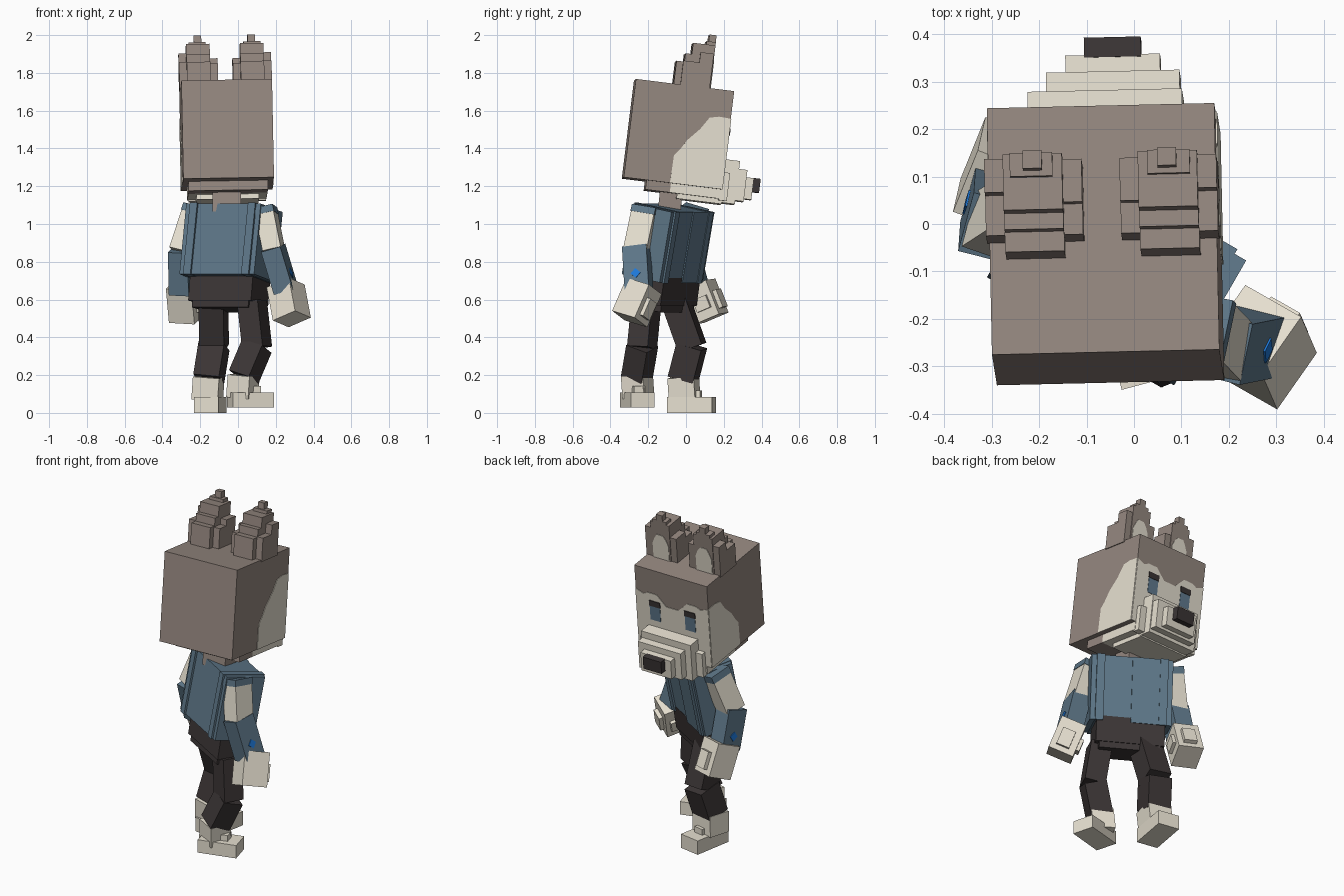
import bpy, bmesh, math
from mathutils import Matrix, Vector

if "Cube" in bpy.data.objects:
    bpy.data.objects.remove(bpy.data.objects["Cube"])

rad = math.radians


def mat(name, r, g, b):
    m = bpy.data.materials.new(name)
    m.diffuse_color = (r, g, b, 1)
    m.use_nodes = True
    m.node_tree.nodes["Principled BSDF"].inputs["Base Color"].default_value = m.diffuse_color
    return m


BROWN = mat("brown fur", .300, .245, .215)
CREAM = mat("cream fur", .79, .74, .63)
BLUE = mat("denim blue", .113, .186, .25)
DARK = mat("dark cloth", .044, .036, .036)
BRIGHT = mat("bright blue", .013, .19, .70)
EYE = mat("eye blue", .12, .20, .28)


def finish(bm, name, material, M):
    bmesh.ops.recalc_face_normals(bm, faces=bm.faces)
    me = bpy.data.meshes.new(name)
    bm.to_mesh(me)
    bm.free()
    me.transform(M)
    me.materials.append(material)
    ob = bpy.data.objects.new(name, me)
    bpy.context.collection.objects.link(ob)
    return ob


def box(name, lo, hi, material, M=Matrix()):
    """Box between two corners in the frame M."""
    lo, hi = Vector(lo), Vector(hi)
    bm = bmesh.new()
    bmesh.ops.create_cube(bm, size=1)
    for v in bm.verts:
        v.co = Vector([(lo[i] + hi[i]) / 2 + v.co[i] * (hi[i] - lo[i]) for i in range(3)])
    return finish(bm, name, material, M)


def plate(name, pts, axis, at, thick, material, M):
    """Flat polygon plate, facing local x (axis 0) or y (axis 1)."""
    bm = bmesh.new()
    put = (lambda a, b: (at, a, b)) if axis == 0 else (lambda a, b: (a, at, b))
    f = bm.faces.new([bm.verts.new(put(*p)) for p in pts])
    new = bmesh.ops.extrude_face_region(bm, geom=[f])["geom"]
    for v in new:
        if isinstance(v, bmesh.types.BMVert):
            v.co[axis] += thick
    return finish(bm, name, material, M)


def limb(name, p0, p1, w, d, yaw, material, over=0.0):
    """Box running from p0 down to p1; returns its frame and length."""
    p0, p1 = Vector(p0), Vector(p1)
    z = (p0 - p1).normalized()
    y = z.cross(Matrix.Rotation(rad(yaw), 3, 'Z') @ Vector((1, 0, 0))).normalized()
    M = Matrix((y.cross(z), y, z)).transposed().to_4x4()
    M.translation = p1
    L = (p0 - p1).length
    box(name, (-w / 2, -d / 2, -over), (w / 2, d / 2, L + over), material, M)
    return M, L


# Head frame
H = (Matrix.Translation((-.06, -.0425, 1.4715)) @ Matrix.Rotation(rad(1.2), 4, 'Z')
     @ Matrix.Rotation(rad(-7.1), 4, 'X') @ Matrix.Rotation(rad(-1), 4, 'Y'))
h = .262
box("head", (-.24, -h, -h), (.24, h, h), BROWN, H)

# Jaw layers under the head
box("jaw_back", (-.21, -.14, -.312), (.21, -.01, -h), BROWN, H)
box("jaw_front", (-.21, -.01, -.312), (.21, .265, -h), CREAM, H)
box("chin", (-.165, .03, -.338), (.165, .27, -.31), CREAM, H)

# Stepped snout and nose
for i, (c, u, v0, v1, w0, w1) in enumerate([
        (.003, .205, .25, .295, -.32, -.17), (.003, .163, .25, .34, -.33, -.10),
        (.02, .141, .33, .385, -.31, -.142), (.02, .10, .38, .425, -.295, -.18)]):
    box("snout_step_%d" % i, (c - u, v0, w0), (c + u, v1, w1), CREAM, H)
box("nose", (-.04, .42, -.253), (.08, .462, -.178), DARK, H)

# Cream face mask: cheeks on the sides, brow line on the front
cheek = [(-.016, -h), (-.013, -.115), (.015, -.08), (.046, -.027), (.108, .041),
         (.15, .107), (.2, .118), (h, .115), (h, -h)]
half = [(.24, .115), (.19, .095), (.16, .11), (.10, .11), (.065, .075), (.04, .05)]
mask = [(-.24, -h), (.24, -h)] + half + [(-x, z) for x, z in reversed(half)]
plate("face_mask", mask, 1, h, .003, CREAM, H)
for s in (-1, 1):
    plate("cheek", cheek, 0, s * .24, s * .003, CREAM, H)
    box("eye", (s * .116 - .034, h, -.06), (s * .116 + .034, h + .005, .04), EYE, H)
    box("eyebrow", (s * .116 - .036, h, .03), (s * .116 + .036, h + .008, .064), DARK, H)

# Stepped ears: inner u, outer u, back v, top w
ear_steps = [(.08, .205, -.06, .385), (.08, .205, -.018, .43), (.08, .205, .016, .49),
             (.1, .19, .085, .508), (.122, .162, .097, .545), (.04, .08, -.025, .38),
             (.04, .08, .04, .415), (.205, .245, -.025, .39), (.205, .245, .06, .445)]
inner = [(.09, h), (.195, h), (.195, .355), (.18, .39), (.165, .415), (.125, .415),
         (.105, .39), (.09, .355)]
for s, side in ((-1, "left"), (1, "right")):
    for i, (u0, u1, v, w) in enumerate(ear_steps):
        a, b = sorted((s * u0, s * u1))
        front = .135 if i < 5 else .131
        box("%s_ear_%d" % (side, i), (a, v, h - .01), (b, front, w), BROWN, H)
    plate(side + "_inner_ear", [(s * x, z) for x, z in inner], 1, .135, .003, CREAM, H)

# Neck
limb("neck", (-.06, -.075, 1.2), (-.06, -.09, 1.06), .15, .12, 0, BROWN)

# Torso: jacket with raised bands and an overlapping front panel
T = (Matrix.Translation((-.037, -.095, .897)) @ Matrix.Rotation(rad(-30), 4, 'Z')
     @ Matrix.Rotation(rad(-11), 4, 'X'))
box("jacket", (-.228, -.118, -.188), (.228, .118, .192), BLUE, T)
for s in (-1, 1):
    a, b = sorted((s * .155, s * .2))
    box("jacket_strap", (a, -.129, -.191), (b, .129, .195), BLUE, T)
box("jacket_front", (-.155, .11, -.19), (.0, .125, .192), BLUE, T)

# Trousers
P = (Matrix.Translation((-.047, -.11, .63)) @ Matrix.Rotation(rad(-30), 4, 'Z')
     @ Matrix.Rotation(rad(-9), 4, 'X'))
box("hips", (-.192, -.095, -.05), (.192, .09, .1), DARK, P)
box("hips_lower", (-.172, -.085, -.085), (.172, .085, -.03), DARK, P)

# Legs: hip, knee, ankle, width, yaw
for side, hip, knee, ankle, w, yaw in (
        ("left", (-.13, -.05, .58), (-.127, .03, .355), (-.155, -.015, .18), .134, -12),
        ("right", (.075, -.21, .58), (.10, -.232, .355), (.03, -.26, .19), .12, -25)):
    limb(side + "_thigh", hip, knee, w, w, yaw, DARK, .01)
    limb(side + "_shin", knee, ankle, w + .006, w + .006, yaw, DARK)
    a = Vector(ankle)
    limb(side + "_ankle", a + Vector((0, 0, .01)), a + Vector((-.008, .008, -.11)),
         w + .008, w + .008, yaw, CREAM)

# Feet
for side, c, size, yaw in (("left", (-.147, .03, .042), (.13, .24, .084), -10),
                           ("right", (.066, -.258, .068), (.13, .225, .078), -75)):
    F = Matrix.Translation(c) @ Matrix.Rotation(rad(yaw), 4, 'Z')
    s = Vector(size) / 2
    box(side + "_foot", -s, s, CREAM, F)
    box(side + "_foot_tuft", (-.03, -.02, s.z), (.03, .05, s.z + .035), CREAM, F)

# Arms: shoulder, elbow, wrist, hand start, hand end, arm yaw, hand yaw, outward side
for side, sh, el, wr, top, hand, yaw, hyaw, out in (
        ("left", (-.225, .045, 1.085), (-.302, -.005, .85), (-.298, .05, .65),
         (-.288, .065, .68), (-.272, .135, .5), -15, -22, -1),
        ("right", (.145, -.215, 1.085), (.19, -.262, .86), (.25, -.25, .66),
         (.252, -.222, .672), (.285, -.298, .497), -12, -35, 1)):
    sh, el, wr = Vector(sh), Vector(el), Vector(wr)
    mid = sh.lerp(el, .16)
    limb(side + "_shoulder", sh, mid, .105, .13, yaw, BLUE)
    limb(side + "_upper_arm", mid, el, .10, .125, yaw, CREAM)
    M, L = limb(side + "_forearm", el, wr, .108, .132, yaw, BLUE, .014)
    # small diamond mark on the sleeve
    m = .33 * L
    plate(side + "_sleeve_mark", [(0, m - .027), (.027, m), (0, m + .027), (-.027, m)],
          0, out * .054, out * .004, BRIGHT, M)
    # hand with thumb and finger block
    M, L = limb(side + "_hand", top, hand, .145, .15, hyaw, CREAM)
    box(side + "_thumb", (-.035, .07, .03), (.04, .098, .13), CREAM, M)
    a, b = sorted((-out * .065, -out * .092))
    box(side + "_palm", (a, -.03, .05), (b, .05, .12), CREAM, M)
